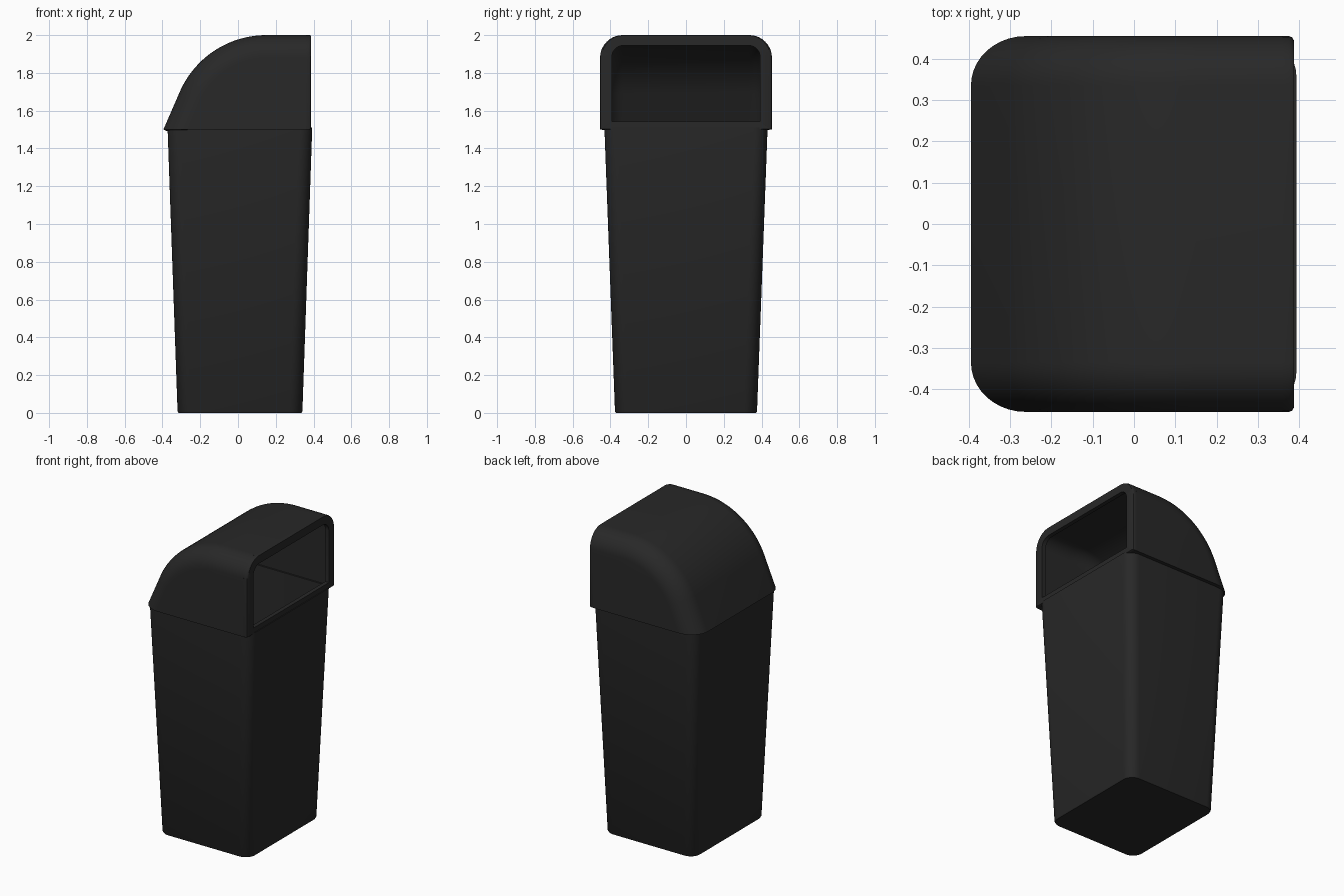
import bpy, bmesh
from math import sin, cos, pi, radians

if "Cube" in bpy.data.objects:
    bpy.data.objects.remove(bpy.data.objects["Cube"])

mat = bpy.data.materials.new("dark_plastic")
mat.diffuse_color = (0.021, 0.021, 0.021, 1)
mat.use_nodes = True
mat.node_tree.nodes["Principled BSDF"].inputs["Base Color"].default_value = mat.diffuse_color


def make_object(name, bm, thickness=0):
    bmesh.ops.remove_doubles(bm, verts=bm.verts, dist=1e-5)
    bmesh.ops.recalc_face_normals(bm, faces=bm.faces)
    mesh = bpy.data.meshes.new(name)
    bm.to_mesh(mesh)
    bm.free()
    mesh.materials.append(mat)
    obj = bpy.data.objects.new(name, mesh)
    bpy.context.collection.objects.link(obj)
    bpy.ops.object.select_all(action='DESELECT')
    obj.select_set(True)
    bpy.context.view_layer.objects.active = obj
    if thickness:
        mod = obj.modifiers.new("wall", 'SOLIDIFY')
        mod.thickness = thickness
        mod.offset = -1
        bpy.ops.object.modifier_apply(modifier=mod.name)
    bpy.ops.object.shade_smooth_by_angle(angle=radians(35))
    return obj


def rounded_rect(u0, u1, v0, v1, radii, n=8):
    # corners in order: low-low, high-low, high-high, low-high
    pts = []
    corners = [(u0, v0, 1, 1), (u1, v0, -1, 1), (u1, v1, -1, -1), (u0, v1, 1, -1)]
    for k, ((u, v, su, sv), r) in enumerate(zip(corners, radii)):
        for i in range(n + 1):
            a = pi + k * pi / 2 + i / n * pi / 2
            pts.append((u + su * r + r * cos(a), v + sv * r + r * sin(a)))
    return pts


def loft(rings, cap=False, loop=False):
    bm = bmesh.new()
    vr = [[bm.verts.new(p) for p in ring] for ring in rings]
    n = len(vr[0])
    for a, b in zip(vr, vr[1:] + (vr[:1] if loop else [])):
        for i in range(n):
            j = (i + 1) % n
            bm.faces.new((a[i], a[j], b[j], b[i]))
    if cap:
        bm.faces.new(vr[0])
        bm.faces.new(vr[-1])
    return bm


# Tapered hollow bin body
def body_ring(x0, x1, y, z, r):
    return [(u, v, z) for u, v in rounded_rect(x0, x1, -y, y, [r] * 4)]


make_object("bin_body", loft([
    body_ring(-0.315, 0.336, 0.371, 0, 0.066),
    body_ring(-0.32, 0.341, 0.376, 0.008, 0.07),
    body_ring(-0.373, 0.393, 0.432, 1.51, 0.07),
    body_ring(-0.35, 0.37, 0.409, 1.51, 0.05),
    body_ring(-0.297, 0.318, 0.353, 0.03, 0.05)], cap=True))

# Curved hood: side profile swept across y with rounded side edges
FRONT, BASE, HALF, R = 0.36, 1.5, 0.455, 0.12
ARC, STEPS, ROUND = radians(65), 20, 10


def hood_profile(d):
    pts = [(-0.395 + d / sin(ARC), BASE)]
    for i in range(STEPS + 1):
        a = ARC * (1 - i / STEPS)
        pts.append((0.15 - (0.5 - d) * sin(a), BASE + (0.5 - d) * cos(a)))
    return pts + [(FRONT, BASE + 0.5 - d)]


half = [(R * (1 - sin(t)), HALF - R * (1 - cos(t)))
        for t in (i / ROUND * pi / 2 for i in range(ROUND + 1))]
stations = [(d, y) for d, y in half] + [(d, -y) for d, y in reversed(half)]
bm = bmesh.new()
strips = [[bm.verts.new((x, y, z)) for x, z in hood_profile(d)] for d, y in stations]
for a, b in zip(strips, strips[1:]):
    for i in range(len(a) - 1):
        bm.faces.new((a[i], a[i + 1], b[i + 1], b[i]))
for strip, y in ((strips[0], HALF), (strips[-1], -HALF)):
    bm.faces.new(strip + [bm.verts.new((FRONT, y, BASE))])
hood = make_object("lid_hood", bm, 0.035)


# Frame around the opening, with softened outer edge
def frame_ring(x, y, z0, z1, low, high):
    return [(x, u, v) for u, v in rounded_rect(-y, y, z0, z1, [low, low, high, high])]


make_object("opening_frame", loft([
    frame_ring(0.36, 0.455, 1.5, 2.0, 0.002, 0.12),
    frame_ring(0.376, 0.455, 1.5, 2.0, 0.002, 0.12),
    frame_ring(0.383, 0.452, 1.502, 1.999, 0.002, 0.118),
    frame_ring(0.387, 0.445, 1.504, 1.998, 0.002, 0.112),
    frame_ring(0.387, 0.392, 1.542, 1.945, 0.004, 0.06),
    frame_ring(0.36, 0.392, 1.542, 1.945, 0.004, 0.06)], loop=True))
